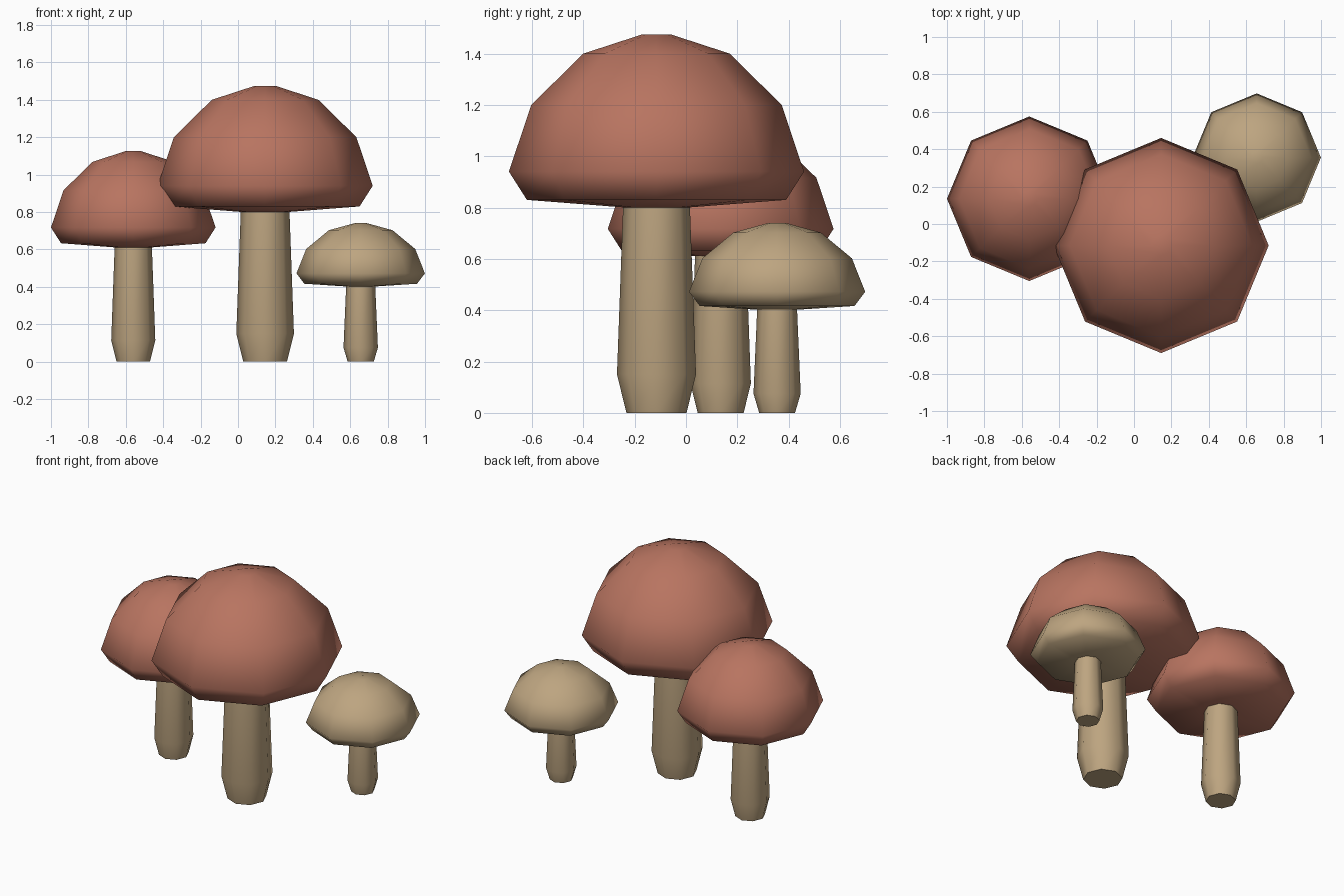
import bpy
import bmesh
from math import cos, sin, pi, radians

SIDES = 8

if "Cube" in bpy.data.objects:
    bpy.data.objects.remove(bpy.data.objects["Cube"])


def make_material(name, color):
    mat = bpy.data.materials.new(name)
    mat.use_nodes = True
    mat.diffuse_color = color
    mat.node_tree.nodes["Principled BSDF"].inputs["Base Color"].default_value = color
    return mat


def lathe(name, profile, center, width, height, mat):
    """Turn a (radius, z) profile into a closed eight-sided solid."""
    bm = bmesh.new()
    rings = []
    for r, z in profile:
        angles = [2 * pi * i / SIDES for i in range(SIDES)]
        rings.append([bm.verts.new((r * width * cos(a), r * width * sin(a), z * height))
                      for a in angles])
    for low, high in zip(rings, rings[1:]):
        for i in range(SIDES):
            j = (i + 1) % SIDES
            bm.faces.new((low[i], low[j], high[j], high[i]))
    bm.faces.new(rings[0][::-1])
    bm.faces.new(rings[-1])
    mesh = bpy.data.meshes.new(name)
    bm.to_mesh(mesh)
    bm.free()
    mesh.materials.append(mat)
    obj = bpy.data.objects.new(name, mesh)
    obj.location = (*center, 0)
    bpy.context.collection.objects.link(obj)
    bpy.ops.object.select_all(action="DESELECT")
    obj.select_set(True)
    bpy.context.view_layer.objects.active = obj
    bpy.ops.object.shade_smooth_by_angle(angle=radians(60))


red = make_material("cap red", (0.48, 0.175, 0.118, 1))
tan = make_material("mushroom tan", (0.51, 0.375, 0.217, 1))

# Profiles of the full-size mushroom
STEM = [(0.117, 0), (0.154, 0.15), (0.13, 0.81)]
CAP = [(0.12, 0.80), (0.505, 0.83), (0.575, 0.94),
       (0.488, 1.20), (0.285, 1.40), (0.055, 1.475)]

# Name, centre, width scale, height scale, cap colour
for name, center, width, height, cap_mat in (
        ("large", (0.145, -0.115), 1, 1, red),
        ("medium", (-0.56, 0.135), 0.765, 0.763, red),
        ("small", (0.656, 0.355), 0.597, 0.502, tan)):
    lathe(name + "_stem", STEM, center, width, height, tan)
    lathe(name + "_cap", CAP, center, width, height, cap_mat)
